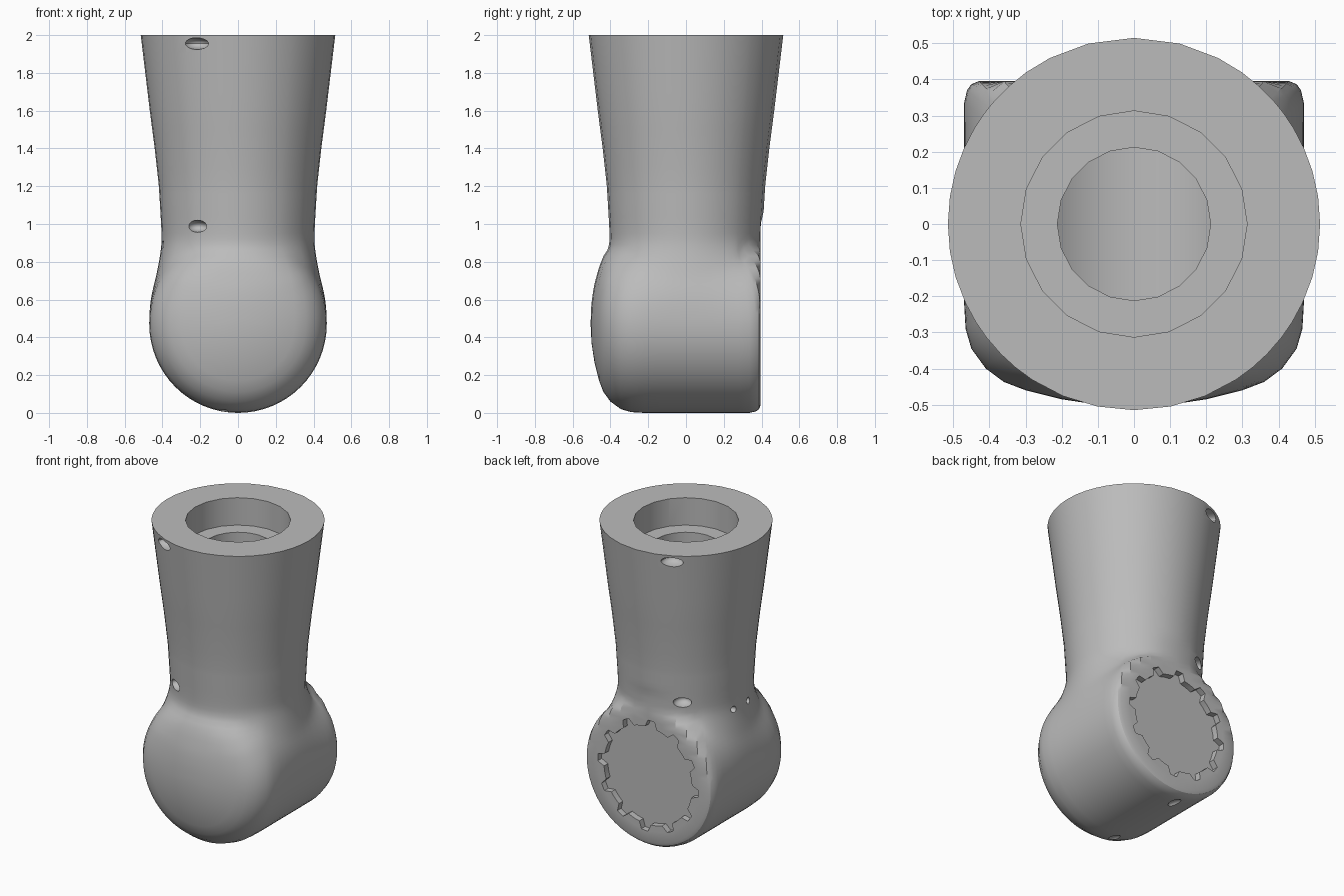
import bpy, bmesh, math
from mathutils import Matrix, Vector

cube = bpy.data.objects.get("Cube")
if cube:
    bpy.data.objects.remove(cube, do_unlink=True)

grey = bpy.data.materials.new("matte_grey")
grey.use_nodes = True
GREY = (0.5, 0.5, 0.5, 1)
grey.diffuse_color = GREY
grey.node_tree.nodes["Principled BSDF"].inputs["Base Color"].default_value = GREY

AXIS_Z, NECK_Z, BACK = 0.47, 0.95, 0.395

# Knuckle profile (radius, y) from domed front to flat back
PROFILE = [(0, -.505), (.1, -.5), (.2, -.485), (.3, -.46), (.36, -.437), (.41, -.4),
           (.45, -.345), (.466, -.29), (.47, -.22), (.47, -.14), (.47, -.07), (.47, 0),
           (.47, .07), (.47, .14), (.47, .21), (.47, .28), (.47, .335), (.462, .37),
           (.45, .387), (.43, BACK), (.36, BACK), (.28, BACK), (.2, BACK), (.1, BACK), (0, BACK)]
# Sleeve radius by height
SLEEVE = [(.9, .403), (1, .407), (1.2, .419), (1.4, .441), (1.6, .467), (1.8, .491), (2, .515)]


def interp(table, v):
    if v <= table[0][0]:
        return table[0][1]
    for (a, ra), (b, rb) in zip(table, table[1:]):
        if v <= b:
            return ra + (rb - ra) * (v - a) / (b - a)
    return table[-1][1]


BY_Y = [(y, r) for r, y in PROFILE[:20]]


def knuckle_reach(d, z):
    """Distance from the upright axis to the knuckle surface along d at height z."""
    h = z - AXIS_Z
    lo, hi = 0.0, 0.8
    for _ in range(24):
        m = (lo + hi) / 2
        x, y = d * m
        inside = -.505 <= y <= BACK and x * x + h * h <= interp(BY_Y, y) ** 2
        lo, hi = (m, hi) if inside else (lo, m)
    return lo


def ring(z):
    """Cross-section blending the knuckle into the round sleeve."""
    t = min(1, max(0, (z - AXIS_Z) / (NECK_Z - AXIS_Z)))
    t = t * t * (3 - 2 * t)
    back_limit = BACK + max(0, z - 1.0) * 0.25
    k = 0.16 * t * (1 - t)
    pts = []
    for o in OUTLINE:
        d = o.normalized()
        rho = o.length * (1 - t) + interp(SLEEVE, z) * t
        if 0 < t < 1:
            b = knuckle_reach(d, z)
            blend = max(k - abs(rho - b), 0)
            rho = max(rho, b) + blend * blend / (4 * k)
        pts.append((d.x * rho, min(d.y * rho, back_limit), z))
    return pts


OUTLINE = [Vector(p) for p in PROFILE] + [Vector((-r, y)) for r, y in PROFILE[-2:0:-1]]


def new_object(name, bm):
    bmesh.ops.recalc_face_normals(bm, faces=bm.faces)
    mesh = bpy.data.meshes.new(name)
    bm.to_mesh(mesh)
    bm.free()
    mesh.materials.append(grey)
    ob = bpy.data.objects.new(name, mesh)
    bpy.context.collection.objects.link(ob)
    return ob


def skin(bm, rows, closed):
    """Bridge neighbouring rows of points with quads."""
    grid = [[bm.verts.new(p) for p in row] for row in rows]
    n = len(rows[0])
    for a, b in zip(grid, grid[1:]):
        for i in range(n if closed else n - 1):
            j = (i + 1) % n
            bm.faces.new((a[i], a[j], b[j], b[i]))
    return grid


# Lower half of the knuckle, swept about its horizontal axis
bm = bmesh.new()
STEPS = 32
sweep = []
for s in range(STEPS + 1):
    a = math.pi * s / STEPS
    sweep.append([(r * math.cos(a), y, AXIS_Z - r * math.sin(a)) for r, y in PROFILE])
skin(bm, sweep, False)

# Upper half, neck and sleeve
heights = [AXIS_Z + i * 0.03 for i in range(24)] + [1.2 + i * 0.1 for i in range(9)]
grid = skin(bm, [ring(z) for z in heights], True)
bm.faces.new(grid[-1])
bmesh.ops.remove_doubles(bm, verts=bm.verts, dist=0.001)
bmesh.ops.dissolve_degenerate(bm, edges=bm.edges, dist=0.0001)
joint = new_object("limb_joint", bm)


def cylinder(name, radius, depth, centre, sides, axis="Z"):
    bm = bmesh.new()
    turn = {"Z": Matrix(), "Y": Matrix.Rotation(math.pi / 2, 4, "X")}[axis]
    bmesh.ops.create_cone(bm, cap_ends=True, segments=sides, radius1=radius, radius2=radius,
                          depth=depth, matrix=Matrix.Translation(centre) @ turn)
    return new_object(name, bm)


def dimple(name, centre, size):
    bm = bmesh.new()
    bmesh.ops.create_uvsphere(bm, u_segments=20, v_segments=12, radius=1,
                              matrix=Matrix.Translation(centre) @ Matrix.Diagonal((*size, 1)))
    return new_object(name, bm)


def toothed_recess():
    bm = bmesh.new()
    count = 96
    ring_verts = []
    for i in range(count):
        a = math.tau * i / count
        r = 0.365 if i % 8 < 3 else 0.32
        ring_verts.append(bm.verts.new((r * math.cos(a), BACK - 0.04, AXIS_Z + r * math.sin(a))))
    face = bm.faces.new(ring_verts)
    out = bmesh.ops.extrude_face_region(bm, geom=[face])
    moved = [v for v in out["geom"] if isinstance(v, bmesh.types.BMVert)]
    bmesh.ops.translate(bm, verts=moved, vec=(0, 0.2, 0))
    return new_object("recess_cutter", bm)


# Stepped bore, inner chamber and toothed back recess
cutters = [
    cylinder("chamber_cutter", 0.34, 0.52, (0, -0.03, AXIS_Z), 48, "Y"),
    cylinder("bore_cutter", 0.212, 1.6, (0, 0, 1.25), 20),
    cylinder("socket_cutter", 0.313, 0.5, (0, 0, 2.07), 20),
    toothed_recess(),
]
# Small drain dimples, paired front and back
for side in (-1, 1):
    cutters += [
        dimple("top_dimple", (-0.22, side * 0.46, 1.955), (0.068, 0.07, 0.031)),
        dimple("neck_dimple", (-0.215, side * 0.345, 0.988), (0.055, 0.06, 0.032)),
        dimple("side_dimple", (-0.41, side * 0.076, 0.89), (0.05, 0.021, 0.021)),
        dimple("bottom_dimple", (-0.08, side * 0.28, 0.005), (0.03, 0.05, 0.02)),
    ]

bpy.context.view_layer.objects.active = joint
joint.select_set(True)
for c in cutters:
    c.hide_render = True
    mod = joint.modifiers.new("cut", "BOOLEAN")
    mod.operation, mod.solver, mod.object = "DIFFERENCE", "EXACT", c
    bpy.ops.object.modifier_apply(modifier=mod.name)
    bpy.data.objects.remove(c, do_unlink=True)

bpy.ops.object.shade_smooth_by_angle(angle=math.radians(30))
